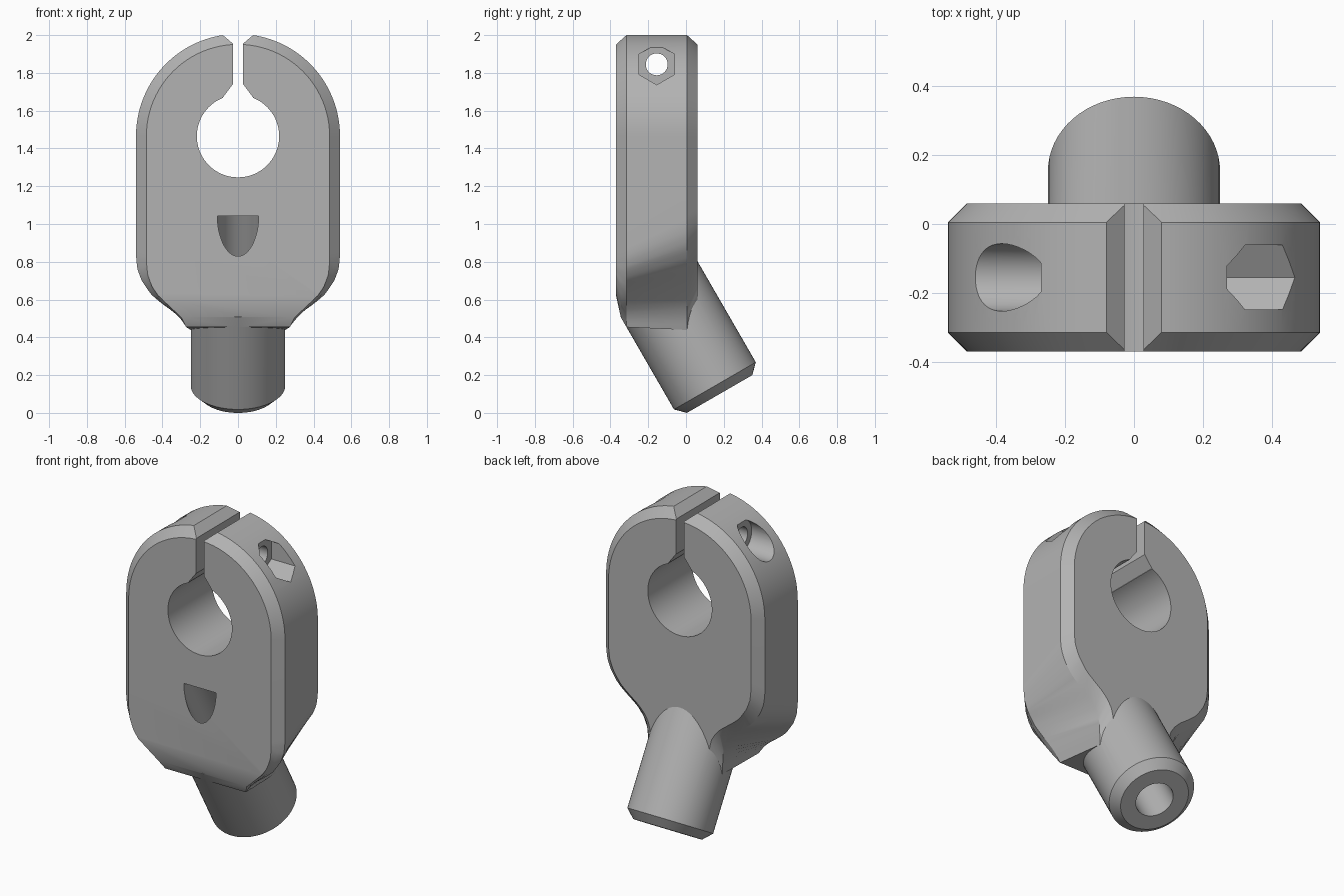
import bpy, bmesh
from math import sin, cos, pi, radians
from mathutils import Matrix, Vector

cube = bpy.data.objects.get("Cube")
if cube:
    bpy.data.objects.remove(cube, do_unlink=True)

grey = bpy.data.materials.new("plain grey")
grey.use_nodes = True
tone = (0.45, 0.45, 0.45, 1)
grey.diffuse_color = tone
grey.node_tree.nodes["Principled BSDF"].inputs["Base Color"].default_value = tone

TILT = radians(30)
FOOT = Vector((0, 0.178, 0.1))        # centre of the stem's lower end
STEM = Matrix.Translation(FOOT) @ Matrix.Rotation(TILT, 4, 'X')
ARC_Z, ARC_R = 1.466, 0.54


def make(name, bm):
    bmesh.ops.recalc_face_normals(bm, faces=bm.faces)
    mesh = bpy.data.meshes.new(name)
    bm.to_mesh(mesh)
    bm.free()
    mesh.materials.append(grey)
    obj = bpy.data.objects.new(name, mesh)
    bpy.context.collection.objects.link(obj)
    return obj


def loft(rings):
    """Closed solid through rings of equal point count."""
    bm = bmesh.new()
    loops = [[bm.verts.new(p) for p in ring] for ring in rings]
    n = len(loops[0])
    for a, b in zip(loops, loops[1:]):
        for i in range(n):
            j = (i + 1) % n
            bm.faces.new((a[i], a[j], b[j], b[i]))
    bm.faces.new(loops[0])
    bm.faces.new(loops[-1])
    return bm


def circle(r, n):
    return [(r * sin(2 * pi * i / n), r * cos(2 * pi * i / n)) for i in range(n)]


def along_x(pts, a, b, y, z):
    return loft([[(x, y + u, z + v) for u, v in pts] for x in (a, b)])


def along_y(pts, z=0):
    return loft([[(u, y, z + v) for u, v in pts] for y in (-0.7, 0.4)])


def along_stem(sections, n=64):
    return loft([[STEM @ Vector((u, v, t)) for u, v in circle(r, n)] for r, t in sections])


# Half width of the body measured along the tilted stem axis
SHOULDER = [(0.38, 0.25), (0.5, 0.257), (0.55, 0.272), (0.593, 0.305), (0.625, 0.345),
            (0.653, 0.39), (0.68, 0.43), (0.705, 0.462), (0.766, 0.51), (0.82, 0.533),
            (0.88, 0.54), (0.95, 0.54)]


def half_width(t):
    for (t0, w0), (t1, w1) in zip(SHOULDER, SHOULDER[1:]):
        if t <= t1:
            return w0 + (w1 - w0) * (t - t0) / (t1 - t0)
    return ARC_R


def outline(y, inset, start):
    """Body section at depth y, its shoulder sheared along the tilt."""
    steps = 24
    half = []
    for i in range(1, steps + 1):
        a = pi / 2 * i / steps
        r = ARC_R - inset
        half.append((r * sin(a), y, ARC_Z + r * cos(a)))
    for i in range(steps + 1):
        t = 0.95 + (start - 0.95) * i / steps
        z = FOOT.z + (t + sin(TILT) * (y - FOOT.y)) / cos(TILT)
        half.append((half_width(t) - inset, y, z))
    mirrored = [(-x, y, z) for x, y, z in reversed(half)]
    return half + mirrored + [(0, y, ARC_Z + ARC_R - inset)]


# Clamp body with chamfered front and back rims
body = make("clamp_body", loft([
    outline(-0.37, 0.055, 0.724), outline(-0.345, 0.03, 0.613),
    outline(-0.315, 0, 0.553), outline(0.005, 0, 0.38), outline(0.06, 0.055, 0.49)]))

# Tilted stem with a chamfered end, trimmed where it enters the body
bm = along_stem([(0.2, 0), (0.25, 0.05), (0.25, 0.95)])
bmesh.ops.bisect_plane(bm, geom=bm.verts[:] + bm.edges[:] + bm.faces[:],
                       plane_co=(0, -0.345, 0.51), plane_no=(0, -0.49, 0.345),
                       clear_outer=True)
bmesh.ops.holes_fill(bm, edges=[e for e in bm.edges if e.is_boundary])
stem = make("stem", bm)

# Cutters: bore, slit with flared ends, stem hole, screw hole and its pockets
slit = [(0.08, 1.6), (0.08, 1.67), (0.027, 1.74), (0.027, 1.955), (0.08, 2.0), (0.14, 2.05)]
slit += [(-x, z) for x, z in reversed(slit)]
SCREW = (-0.155, 1.845)
cutters = [
    make("bore_cutter", along_y(circle(0.218, 72), 1.465)),
    make("slit_cutter", along_y(slit)),
    make("stem_hole_cutter", along_stem([(0.11, -0.2), (0.11, 1.09)], 48)),
    make("screw_hole_cutter", along_x(circle(0.058, 32), -0.7, 0.7, *SCREW)),
    make("nut_pocket_cutter", along_x(circle(0.108, 6), 0.27, 0.8, *SCREW)),
    make("screw_head_cutter", along_x(circle(0.098, 40), -0.8, -0.27, *SCREW)),
]

bpy.context.view_layer.objects.active = body
for tool, operation in [(stem, 'UNION')] + [(c, 'DIFFERENCE') for c in cutters]:
    tool.hide_render = True
    mod = body.modifiers.new(tool.name, 'BOOLEAN')
    mod.operation = operation
    mod.solver = 'EXACT'
    mod.object = tool
    bpy.ops.object.modifier_apply(modifier=mod.name)
    bpy.data.objects.remove(tool, do_unlink=True)

bpy.ops.object.select_all(action='DESELECT')
body.select_set(True)
bpy.ops.object.shade_smooth_by_angle(angle=radians(28))
